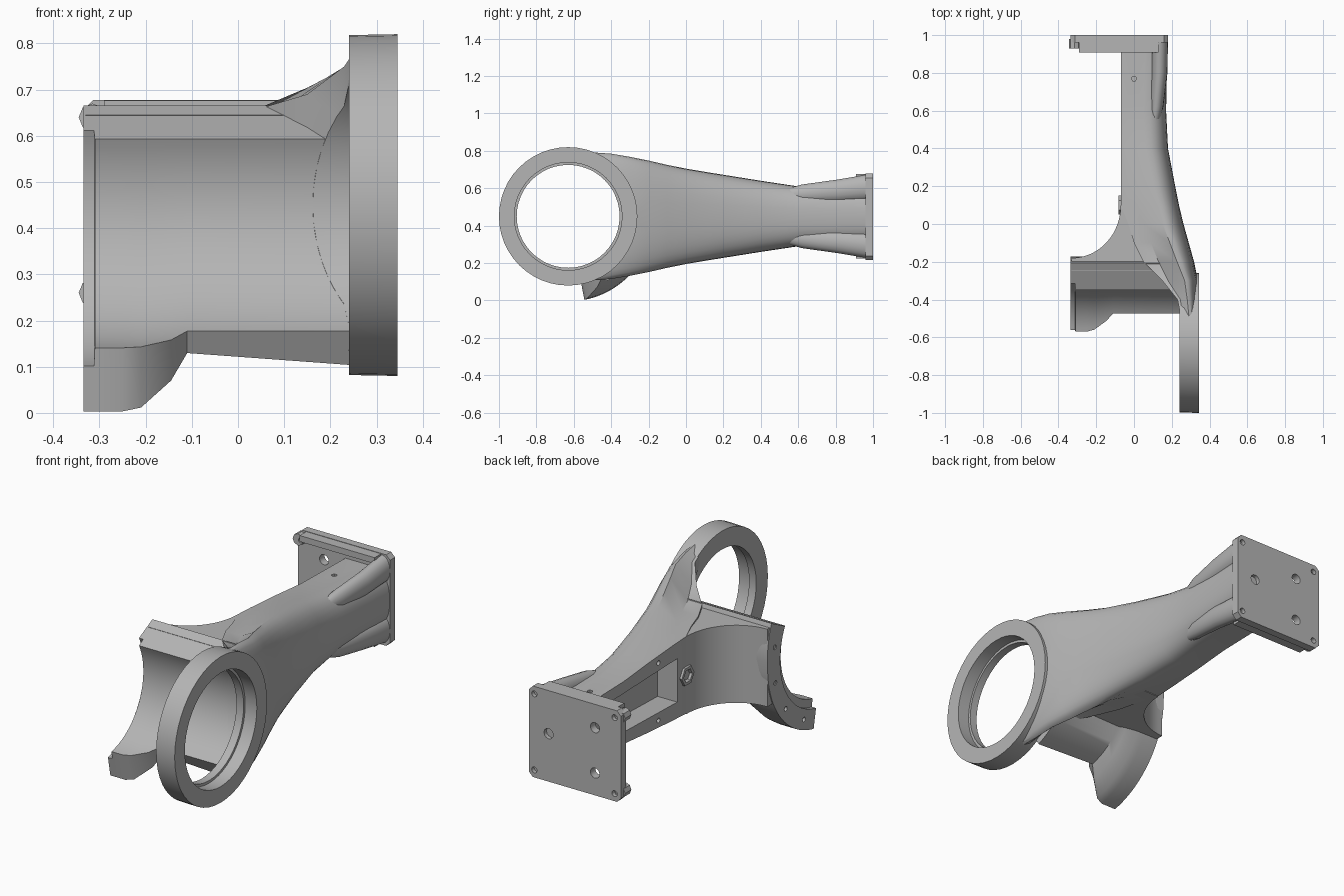
import bpy, bmesh, math
from mathutils import Vector

if "Cube" in bpy.data.objects:
    bpy.data.objects.remove(bpy.data.objects["Cube"], do_unlink=True)

CY, CZ = -0.63, 0.45        # bore axis, which runs along x

grey = bpy.data.materials.new("cast_grey")
grey.use_nodes = True
grey.diffuse_color = (0.46, 0.46, 0.46, 1)
grey.node_tree.nodes["Principled BSDF"].inputs["Base Color"].default_value = (0.46, 0.46, 0.46, 1)


def loft(name, rings, closed=False):
    """Skin equal-length loops of points; cap the ends unless closed."""
    bm = bmesh.new()
    loops = [[bm.verts.new(p) for p in ring] for ring in rings]
    n = len(loops[0])
    pairs = list(zip(loops, loops[1:]))
    if closed:
        pairs.append((loops[-1], loops[0]))
    else:
        bm.faces.new(loops[0])
        bm.faces.new(loops[-1])
    for a, b in pairs:
        for i in range(n):
            j = (i + 1) % n
            bm.faces.new((a[i], a[j], b[j], b[i]))
    bmesh.ops.recalc_face_normals(bm, faces=bm.faces)
    mesh = bpy.data.meshes.new(name)
    bm.to_mesh(mesh)
    bm.free()
    mesh.materials.append(grey)
    obj = bpy.data.objects.new(name, mesh)
    bpy.context.collection.objects.link(obj)
    return obj


def circle(axis, at, r, n=48):
    """Loop of n points around an axis direction (x, y or z)."""
    k = "xyz".index(axis)
    pts = []
    for i in range(n):
        a = math.tau * i / n
        p = Vector(at)
        p[(k + 1) % 3] += r * math.cos(a)
        p[(k + 2) % 3] += r * math.sin(a)
        pts.append(p)
    return pts


def rod(name, axis, at, r, length, n=12):
    end = Vector(at)
    end["xyz".index(axis)] += length
    return loft(name, [circle(axis, at, r, n), circle(axis, end, r, n)])


def box(name, x0, x1, y0, y1, z0, z1):
    return loft(name, [[(x0, y0, z), (x1, y0, z), (x1, y1, z), (x0, y1, z)] for z in (z0, z1)])


def cut(obj, cutters):
    for c in cutters:
        c.hide_render = True
        m = obj.modifiers.new("cut", "BOOLEAN")
        m.operation, m.solver, m.object = "DIFFERENCE", "EXACT", c
        bpy.context.view_layer.objects.active = obj
        bpy.ops.object.modifier_apply(modifier=m.name)
        bpy.data.objects.remove(c, do_unlink=True)


# Bearing ring with a stepped bore
ring_profile = [(0.24, 0.275), (0.24, 0.368), (0.345, 0.37), (0.345, 0.288), (0.28, 0.288), (0.28, 0.275)]
loft("bearing_ring", [circle("x", (x, CY, CZ), r) for x, r in ring_profile], closed=True)

# Arm: open flange on the inner side, rounded back on the outer side
# y, inner x, crease x, flange half height, outer x, full half height, rounding width
stations = [
    (0.98, -0.07, -0.06, 0.150, 0.178, 0.150, 0.12),
    (0.60, -0.07, -0.06, 0.158, 0.170, 0.160, 0.12),
    (0.40, -0.07, -0.05, 0.176, 0.180, 0.190, 0.12),
    (0.20, -0.07, -0.02, 0.190, 0.218, 0.222, 0.12),
    (0.10, -0.07, 0.01, 0.195, 0.238, 0.238, 0.11),
    (0.00, -0.03, 0.05, 0.200, 0.262, 0.255, 0.11),
    (-0.10, 0.00, 0.09, 0.205, 0.290, 0.275, 0.10),
    (-0.20, 0.05, 0.13, 0.210, 0.318, 0.298, 0.09),
    (-0.30, 0.15, 0.18, 0.240, 0.338, 0.318, 0.07),
    (-0.40, 0.23, 0.245, 0.300, 0.342, 0.335, 0.06),
    (-0.50, 0.25, 0.26, 0.330, 0.342, 0.342, 0.05),
]


def arm_section(y, xi, xc, h, xo, full, w):
    pts = [(xi, y, CZ + h), (xc, y, CZ + h)]
    for i in range(17):
        a = math.pi * (0.5 - i / 16)
        c, s = max(math.cos(a), 0), math.sin(a)
        pts.append((xo - w + w * c ** 0.8, y, CZ + full * math.copysign(abs(s) ** 0.8, s)))
    return pts + [(xc, y, CZ - h), (xi, y, CZ - h)]


arm = loft("arm", [arm_section(*s) for s in stations])
bore = loft("bore_cutter", [circle("x", (x, CY, CZ), r)
                            for x, r in ((-0.6, 0.315), (0.24, 0.315), (0.241, 0.288), (0.6, 0.288))])
channel = loft("channel_cutter", [[(-0.2, y, CZ - h), (0.04, y, CZ - h), (0.04, y, CZ + h), (-0.2, y, CZ + h)]
                                  for y, h in ((0.17, 0.11), (0.89, 0.09))])
holes = [rod("rim_hole_cutter", "x", (-0.1, 0.32, CZ + s * 0.145), 0.012, 0.06) for s in (-1, 1)]
holes.append(rod("top_hole_cutter", "z", (0, 0.77, 0.58), 0.014, 0.1, 6))
holes.append(rod("port_cutter", "x", (0.31, -0.32, 0.46), 0.026, 0.1, 6))
cut(arm, [bore, channel] + holes)

# Half-round cradle with a longer lip at its open end
# x, inner radius, lower outer radius, lower end angle
cradle_stations = [
    (-0.335, 0.355, 0.455, -79), (-0.312, 0.355, 0.455, -79), (-0.310, 0.315, 0.455, -79),
    (-0.25, 0.315, 0.455, -79), (-0.21, 0.315, 0.45, -77), (-0.145, 0.315, 0.41, -68),
    (-0.11, 0.315, 0.37, -60), (0.245, 0.315, 0.40, -60),
]


def cradle_section(x, r_in, r_low, a_end, steps=28):
    outer, inner = [], []
    for i in range(steps + 1):
        deg = a_end + (27 - a_end) * i / steps
        a = math.radians(deg)
        t = min(max((deg + 60) / 45, 0), 1)
        r = r_low + (0.455 - r_low) * t + 0.02 * max(deg, 0) / 27
        outer.append((x, CY + r * math.cos(a), CZ + r * math.sin(a)))
        inner.append((x, CY + r_in * math.cos(a), CZ + r_in * math.sin(a)))
    return outer + inner[::-1]


cradle = loft("cradle", [cradle_section(*s) for s in cradle_stations])
cut(cradle, [rod("cradle_hole_cutter", "x", (-0.4, CY + 0.405 * math.cos(a), CZ + 0.405 * math.sin(a)), 0.012, 0.1)
             for a in map(math.radians, (12, -14, -40, -66))])

# Web with a concave fillet joining cradle and arm
arc = [(-0.33 + 0.26 * math.cos(a), 0.1 + 0.28 * math.sin(a))
       for a in (math.radians(-90 + 90 * i / 14) for i in range(15))]
plan = [(-0.33, -0.25)] + arc + [(0.1, 0.1), (0.2, -0.1), (0.2, -0.25)]
loft("fillet_web", [[(x, y, z) for x, y in plan] for z in (0.252, 0.645)])

# Hexagonal socket at the root of the channel
loft("hex_socket", [circle("x", (x, 0.1, CZ), r, 6)
                    for x, r in ((-0.05, 0.05), (-0.082, 0.05), (-0.082, 0.034), (-0.06, 0.02))])

# Mounting plate with chamfered corners and screw holes
x0, x1, z0, z1, c = -0.335, 0.18, 0.217, 0.678, 0.022
outline = [(x0 + c, z0), (x1 - c, z0), (x1, z0 + c), (x1, z1 - c),
           (x1 - c, z1), (x0 + c, z1), (x0, z1 - c), (x0, z0 + c)]
plate = loft("mounting_plate", [[(x, y, z) for x, z in outline] for y in (0.96, 1.0)])
spots = [(0.07, 0.46, 0.026), (-0.19, 0.56, 0.026), (-0.19, 0.33, 0.026)]
spots += [(x, z, 0.015) for x in (-0.3, 0.15) for z in (0.255, 0.64)]
cut(plate, [rod("screw_cutter", "y", (x, 0.9, z), r, 0.2) for x, z, r in spots])

# Paired parts above and below the arm
for side, s in (("upper", 1), ("lower", -1)):
    box(side + "_plate_rim", -0.29, 0.13, 0.908, 0.97, *sorted((CZ + s * 0.195, CZ + s * 0.226)))
    corner = rod(side + "_corner_boss", "y", (-0.315, 0.93, CZ + s * 0.19), 0.03, 0.05, 8)
    cut(corner, [rod("boss_cutter", "y", (-0.3, 0.9, CZ + s * 0.19), 0.013, 0.1, 8)])
    ribs = []
    for y, x, dz, rx, rz in ((0.48, 0.10, 0.10, 0.02, 0.03), (0.62, 0.12, 0.12, 0.035, 0.05),
                             (0.80, 0.135, 0.135, 0.042, 0.06), (0.98, 0.138, 0.155, 0.042, 0.07)):
        ribs.append([(x + rx * math.cos(math.tau * i / 16), y, CZ + s * (dz + rz * math.sin(math.tau * i / 16)))
                     for i in range(16)])
    loft(side + "_corner_rib", ribs)

# Smooth shading with sharp edges kept
bpy.ops.object.select_all(action="DESELECT")
for obj in bpy.context.collection.objects:
    if obj.type == "MESH" and grey.name in obj.data.materials:
        obj.select_set(True)
        bpy.context.view_layer.objects.active = obj
bpy.ops.object.shade_smooth_by_angle(angle=math.radians(35))
